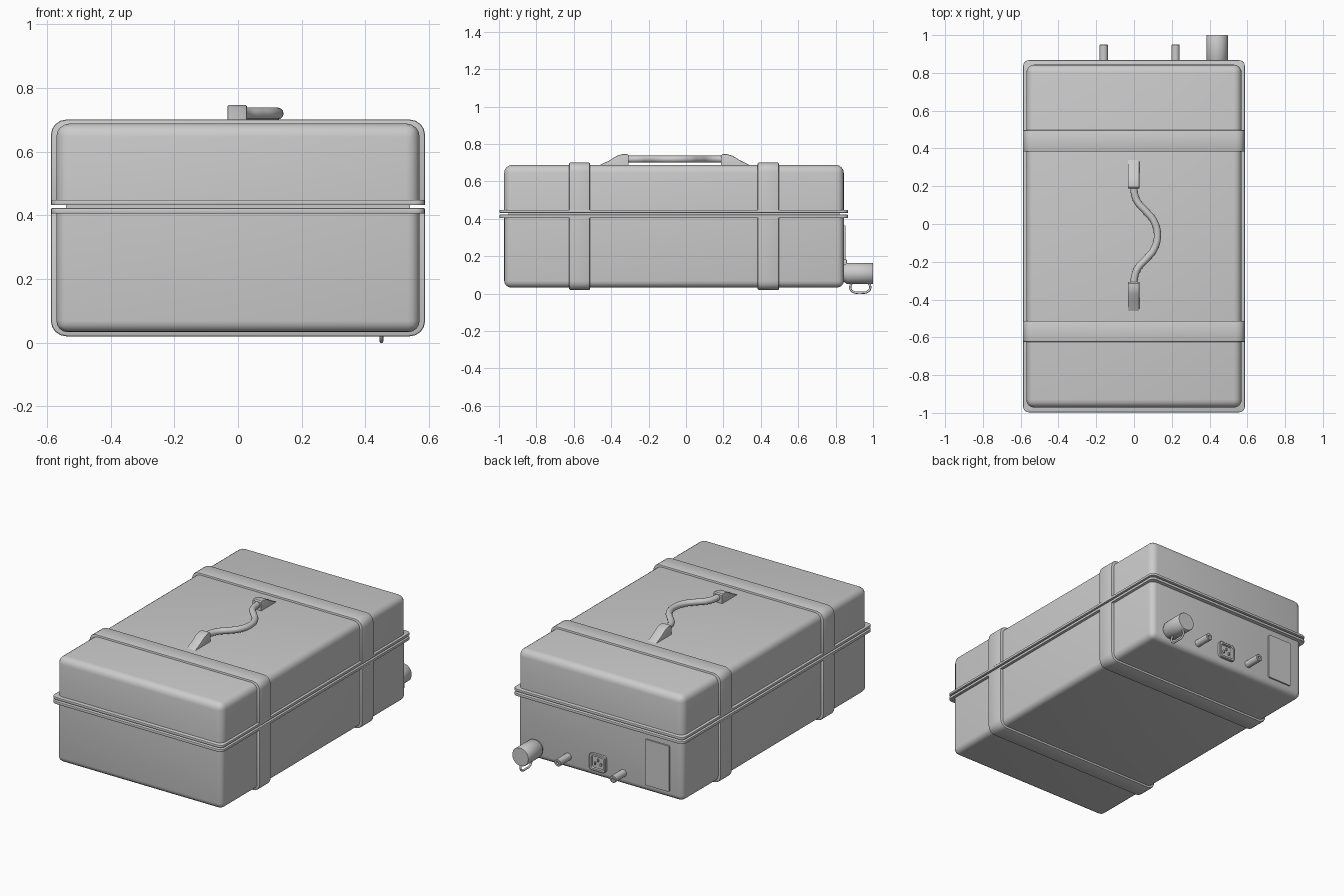
import bpy, bmesh, math
from mathutils import Vector

if "Cube" in bpy.data.objects:
    bpy.data.objects.remove(bpy.data.objects["Cube"])


def finish(name, bm):
    bmesh.ops.recalc_face_normals(bm, faces=bm.faces)
    me = bpy.data.meshes.new(name)
    bm.to_mesh(me)
    bm.free()
    ob = bpy.data.objects.new(name, me)
    bpy.context.collection.objects.link(ob)
    smooth(ob)
    return ob


def smooth(ob):
    bpy.ops.object.select_all(action='DESELECT')
    ob.select_set(True)
    bpy.context.view_layer.objects.active = ob
    bpy.ops.object.shade_smooth_by_angle(angle=math.radians(35))


def box(name, x, y, z, steps=()):
    """Box from ranges; each step is (edge test, radius, segments)."""
    bm = bmesh.new()
    bmesh.ops.create_cube(bm, size=1)
    for v in bm.verts:
        v.co = [r[0] + (c + 0.5) * (r[1] - r[0]) for r, c in zip((x, y, z), v.co)]
    for test, radius, seg in steps:
        edges = [e for e in bm.edges if test(*(v.co for v in e.verts))]
        bmesh.ops.bevel(bm, geom=edges, offset=radius, segments=seg,
                        profile=0.5, affect='EDGES', clamp_overlap=True)
    return finish(name, bm)


def along(axis):
    others = [i for i in range(3) if i != axis]
    return lambda a, b: all(abs(a[i] - b[i]) < 1e-5 for i in others)


def not_at(z):
    return lambda a, b: not (abs(a.z - z) < 1e-5 and abs(b.z - z) < 1e-5)


def lathe(name, cx, cz, profile, n=32):
    """Turned part along y from (radius, y) points."""
    bm = bmesh.new()
    rings = [[bm.verts.new((cx + r * math.cos(2 * math.pi * i / n), y,
                            cz + r * math.sin(2 * math.pi * i / n)))
              for i in range(n)] for r, y in profile]
    for a, b in zip(rings, rings[1:]):
        for i in range(n):
            j = (i + 1) % n
            bm.faces.new((a[i], a[j], b[j], b[i]))
    bm.faces.new(rings[0])
    bm.faces.new(rings[-1])
    return finish(name, bm)


def tube(name, points, radius, cyclic=False):
    cu = bpy.data.curves.new(name, 'CURVE')
    cu.dimensions = '3D'
    cu.bevel_depth = radius
    cu.bevel_resolution = 4
    cu.resolution_u = 6
    sp = cu.splines.new('BEZIER')
    sp.bezier_points.add(len(points) - 1)
    for bp, p in zip(sp.bezier_points, points):
        bp.co = p
        bp.handle_left_type = bp.handle_right_type = 'AUTO'
    sp.use_cyclic_u = cyclic
    ob = bpy.data.objects.new(name, cu)
    bpy.context.collection.objects.link(ob)
    bpy.ops.object.select_all(action='DESELECT')
    ob.select_set(True)
    bpy.context.view_layer.objects.active = ob
    bpy.ops.object.convert(target='MESH')
    smooth(bpy.context.object)


# Case halves, open rim edges left sharp where they meet the flanges
X, Y = (-0.57, 0.57), (-0.972, 0.844)
box("lower_case", X, Y, (0.033, 0.41), [(not_at(0.41), 0.036, 4)])
box("upper_case", X, Y, (0.44, 0.688), [(not_at(0.44), 0.042, 4)])

# Rim flanges with a recessed seal in the seam
for name, z in (("lower_flange", (0.405, 0.422)), ("upper_flange", (0.432, 0.448))):
    box(name, (-0.587, 0.587), (-0.997, 0.867), z,
        [(along(2), 0.03, 4), (lambda a, b: abs(a.z - b.z) < 1e-5, 0.003, 2)])
box("seam_seal", (-0.54, 0.54), (-0.95, 0.82), (0.415, 0.44))

# Raised reinforcing bands
for tag, y in (("front", (-0.625, -0.513)), ("back", (0.383, 0.497))):
    for half, z, top in (("upper", (0.446, 0.70), 0.70), ("lower", (0.02, 0.407), 0.02)):
        corner = lambda a, b, t=top: along(1)(a, b) and abs(a.z - t) < 1e-5
        rim = lambda a, b, r=y: any(abs(a.y - s) < 1e-5 and abs(b.y - s) < 1e-5 for s in r)
        box(f"{tag}_{half}_band", (-0.587, 0.587), y, z,
            [(corner, 0.048, 4), (rim, 0.006, 2)])

# Handle brackets, mirrored about the handle centre
MID = -0.06
side = [(0.40, 0.68), (0.40, 0.688), (0.35, 0.712), (0.31, 0.737), (0.28, 0.746),
        (0.255, 0.746), (0.248, 0.74), (0.248, 0.68)]
for name, s in (("front_handle_bracket", -1), ("back_handle_bracket", 1)):
    bm = bmesh.new()
    f = bm.faces.new([bm.verts.new((-0.033, MID + s * d, z)) for d, z in side])
    ext = bmesh.ops.extrude_face_region(bm, geom=[f])
    bmesh.ops.translate(bm, vec=Vector((0.061, 0, 0)),
                        verts=[v for v in ext['geom'] if isinstance(v, bmesh.types.BMVert)])
    bmesh.ops.bevel(bm, geom=[e for e in bm.edges
                              if abs(e.verts[0].co.x - e.verts[1].co.x) < 1e-5
                              and min(v.co.z for v in e.verts) > 0.685],
                    offset=0.005, segments=2, profile=0.5, affect='EDGES')
    finish(name, bm)

# Bowed grip
half = [(0.0, 0.265), (0.003, 0.22), (0.02, 0.175), (0.065, 0.125), (0.105, 0.075)]
path = [(x, MID - d, 0.719) for x, d in half] + [(0.124, MID, 0.719)] + \
       [(x, MID + d, 0.719) for x, d in reversed(half)]
tube("grip", path, 0.019)

# Large connector with its pull ring
lathe("large_connector", 0.44, 0.108,
      [(0.045, 0.835), (0.047, 0.847), (0.057, 0.862), (0.057, 0.997), (0.055, 1.0)])
ring = [(0.885, 0.057), (0.878, 0.03), (0.895, 0.009), (0.93, 0.006),
        (0.968, 0.009), (0.985, 0.03), (0.978, 0.057)]
tube("pull_ring", [(0.45, y, z) for y, z in ring], 0.006)

# Small connector pegs
for name, x in (("left_peg", 0.22), ("right_peg", -0.16)):
    lathe(name, x, 0.11, [(0.022, 0.835), (0.022, 0.947), (0.019, 0.95),
                          (0.009, 0.95), (0.009, 0.935)], 24)

# Power socket: raised frame around a recess holding three pins
bm = bmesh.new()
cx, cz, w, h, c = 0.01, 0.13, 0.056, 0.052, 0.016
rings = []
for k, y in ((1.0, 0.838), (1.0, 0.857), (0.94, 0.86), (0.74, 0.86), (0.72, 0.846)):
    pts = []
    for sx, sz, start in ((1, 1, 0), (-1, 1, 1), (-1, -1, 2), (1, -1, 3)):
        for i in range(5):
            a = (start + i / 4) * math.pi / 2
            pts.append(bm.verts.new((cx + k * (sx * (w - c) + c * math.cos(a)), y,
                                     cz + k * (sz * (h - c) + c * math.sin(a)))))
    rings.append(pts)
for a, b in zip(rings, rings[1:]):
    for i in range(20):
        j = (i + 1) % 20
        bm.faces.new((a[i], a[j], b[j], b[i]))
bm.faces.new(rings[-1])
finish("socket_frame", bm)
for i, (dx, dz) in enumerate(((-0.02, -0.008), (0.02, -0.008), (0, 0.014))):
    box(f"socket_pin_{i + 1}", (cx + dx - 0.004, cx + dx + 0.004), (0.844, 0.857),
        (cz + dz - 0.008, cz + dz + 0.008))

# Blank plate on the back
box("back_plate", (-0.48, -0.315), (0.838, 0.853), (0.08, 0.365),
    [(along(1), 0.006, 2)])
